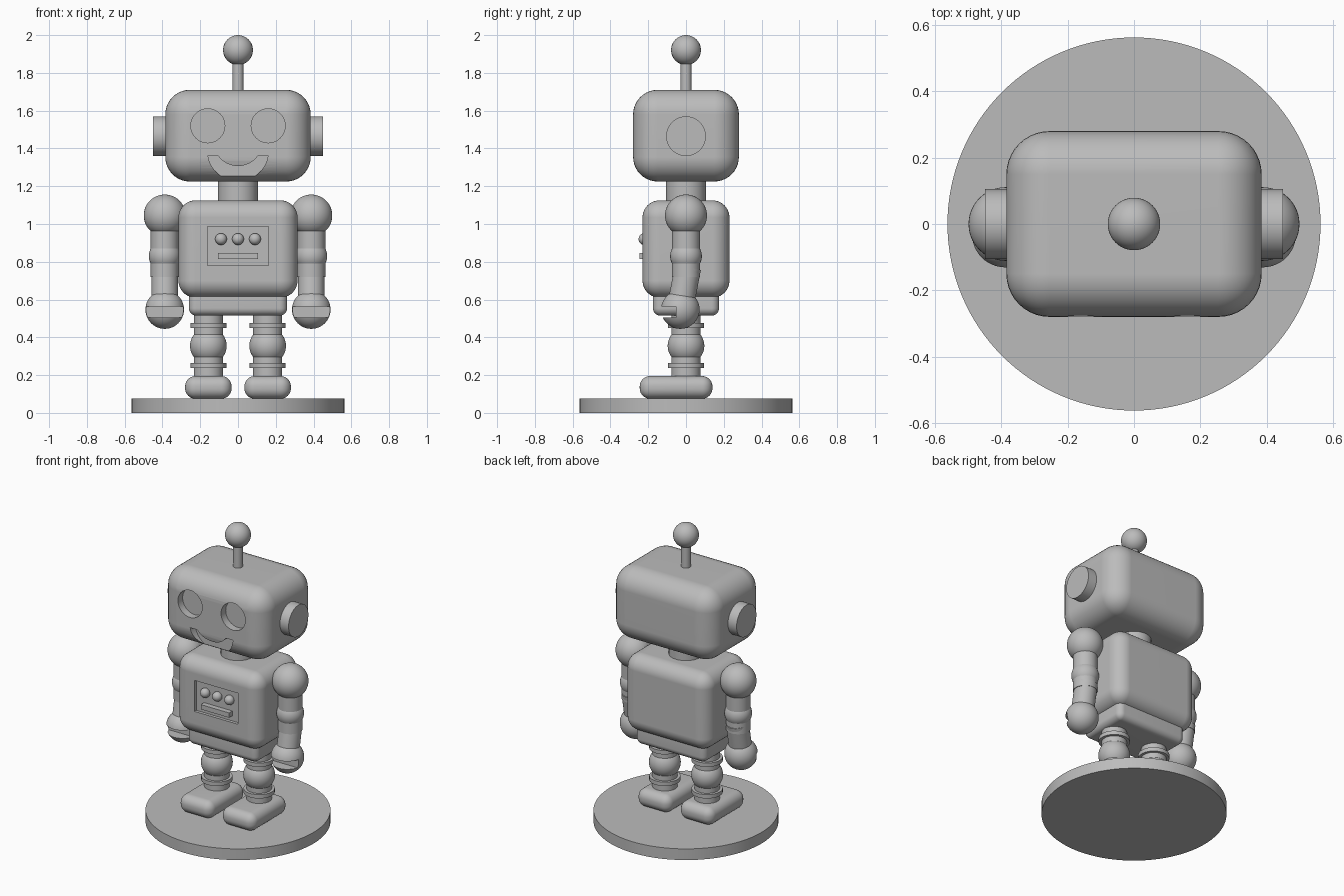
import bpy, bmesh, math
from mathutils import Matrix, Vector

cube = bpy.data.objects.get("Cube")
if cube:
    bpy.data.objects.remove(cube, do_unlink=True)

grey = bpy.data.materials.new("matte grey")
grey.use_nodes = True
COLOUR = (0.5, 0.5, 0.5, 1)
grey.diffuse_color = COLOUR
grey.node_tree.nodes["Principled BSDF"].inputs["Base Color"].default_value = COLOUR


def finish(name, bm):
    bmesh.ops.recalc_face_normals(bm, faces=bm.faces)
    mesh = bpy.data.meshes.new(name)
    bm.to_mesh(mesh)
    bm.free()
    mesh.materials.append(grey)
    obj = bpy.data.objects.new(name, mesh)
    bpy.context.collection.objects.link(obj)
    return smooth(obj)


def smooth(obj):
    bpy.ops.object.select_all(action='DESELECT')
    obj.select_set(True)
    bpy.context.view_layer.objects.active = obj
    bpy.ops.object.shade_smooth_by_angle(angle=math.radians(35))
    return obj


def box(name, low, high, radius=0):
    low, high = Vector(low), Vector(high)
    bm = bmesh.new()
    place = Matrix.Translation((low + high) / 2) @ Matrix.Diagonal((*(high - low), 1))
    bmesh.ops.create_cube(bm, size=1, matrix=place)
    if radius:
        bmesh.ops.bevel(bm, geom=bm.edges[:], offset=radius, segments=10,
                        profile=0.5, affect='EDGES')
    return finish(name, bm)


def ball(name, centre, radius):
    bm = bmesh.new()
    bmesh.ops.create_uvsphere(bm, u_segments=48, v_segments=24, radius=radius,
                              matrix=Matrix.Translation(centre))
    return finish(name, bm)


def rod(name, start, end, radius, sides=64):
    start, end = Vector(start), Vector(end)
    axis = end - start
    turn = axis.to_track_quat('Z', 'Y').to_matrix().to_4x4()
    bm = bmesh.new()
    bmesh.ops.create_cone(bm, cap_ends=True, segments=sides, radius1=radius, radius2=radius,
                          depth=axis.length, matrix=Matrix.Translation((start + end) / 2) @ turn)
    return finish(name, bm)


def carve(obj, cutters):
    """Cut the shapes out of obj, then discard them."""
    for cutter in cutters:
        cutter.hide_render = True
        mod = obj.modifiers.new("cut", 'BOOLEAN')
        mod.operation = 'DIFFERENCE'
        mod.solver = 'EXACT'
        mod.object = cutter
    bpy.context.view_layer.update()
    result = bpy.data.meshes.new_from_object(
        obj.evaluated_get(bpy.context.evaluated_depsgraph_get()))
    obj.modifiers.clear()
    obj.data = result
    for cutter in cutters:
        bpy.data.objects.remove(cutter, do_unlink=True)
    smooth(obj)
    obj.modifiers.new("even shading", 'WEIGHTED_NORMAL').keep_sharp = True


def smile(name, y_front, y_back):
    """Crescent between a lower and an upper arc, flat across the top."""
    top = 1.362

    def arc(centre_z, radius, steps=32):
        first = math.asin((top - centre_z) / radius)
        angles = [math.pi - first + i / steps * (math.pi + 2 * first) for i in range(steps + 1)]
        return [(radius * math.cos(a), centre_z + radius * math.sin(a)) for a in angles]

    outline = arc(1.387, 0.161) + arc(1.437, 0.13)[::-1]
    bm = bmesh.new()
    face = bm.faces.new([bm.verts.new((x, y_front, z)) for x, z in outline])
    moved = bmesh.ops.extrude_face_region(bm, geom=[face])["geom"]
    bmesh.ops.translate(bm, vec=(0, y_back - y_front, 0),
                        verts=[v for v in moved if isinstance(v, bmesh.types.BMVert)])
    return finish(name, bm)


# Stand
rod("stand", (0, 0, 0), (0, 0, 0.075), 0.5625, 128)

# Head with recessed eyes and mouth
head = box("head", (-0.385, -0.28, 1.225), (0.385, 0.28, 1.71), 0.13)
carve(head, [rod("eye_cut", (x, -0.4, 1.52), (x, -0.23, 1.52), 0.09) for x in (-0.16, 0.16)]
      + [smile("mouth_cut", -0.4, -0.23)])
rod("neck", (0, 0, 1.08), (0, 0, 1.27), 0.105)
rod("antenna", (0, 0, 1.68), (0, 0, 1.88), 0.029, 32)
ball("antenna_ball", (0, 0, 1.921), 0.079)

# Body with a recessed control panel
body = box("body", (-0.315, -0.23, 0.61), (0.315, 0.23, 1.125), 0.09)
carve(body, [box("panel_cut", (-0.162, -0.4, 0.78), (0.162, -0.21, 0.988))])
for i, x in enumerate((-0.09, 0, 0.09)):
    ball(f"button_{i + 1}", (x, -0.22, 0.92), 0.031)
box("panel_bar", (-0.105, -0.245, 0.815), (0.105, -0.2, 0.847))
box("hips", (-0.26, -0.175, 0.515), (0.26, 0.175, 0.66), 0.04)

for side, s in (("left", 1), ("right", -1)):
    # Ear
    rod(f"{side}_ear", (s * 0.35, 0, 1.465), (s * 0.449, 0, 1.465), 0.105)

    # Leg and foot
    x = s * 0.157
    box(f"{side}_foot", (x - 0.123, -0.245, 0.075), (x + 0.123, 0.14, 0.195), 0.055)
    rod(f"{side}_leg", (x, 0, 0.17), (x, 0, 0.55), 0.077)
    ball(f"{side}_knee", (x, 0, 0.355), 0.097)
    for joint, z in (("ankle", 0.25), ("thigh", 0.462)):
        rod(f"{side}_{joint}_ring", (x, 0, z - 0.013), (x, 0, z + 0.013), 0.095)

    # Arm, bent slightly forward below the elbow
    x = s * 0.388
    ball(f"{side}_shoulder", (x, 0, 1.045), 0.111)
    rod(f"{side}_upper_arm", (x, 0, 1.02), (x, 0, 0.72), 0.074)
    ball(f"{side}_elbow", (x, 0, 0.83), 0.084)
    rod(f"{side}_forearm", (x, 0.01, 0.77), (x, -0.03, 0.56), 0.07)

    # Hand with a gripping slot
    hand = ball(f"{side}_hand", (x, -0.03, 0.547), 0.102)
    carve(hand, [box("grip_cut", (x - 0.2, -0.3, 0.505), (x + 0.2, -0.052, 0.562))])
